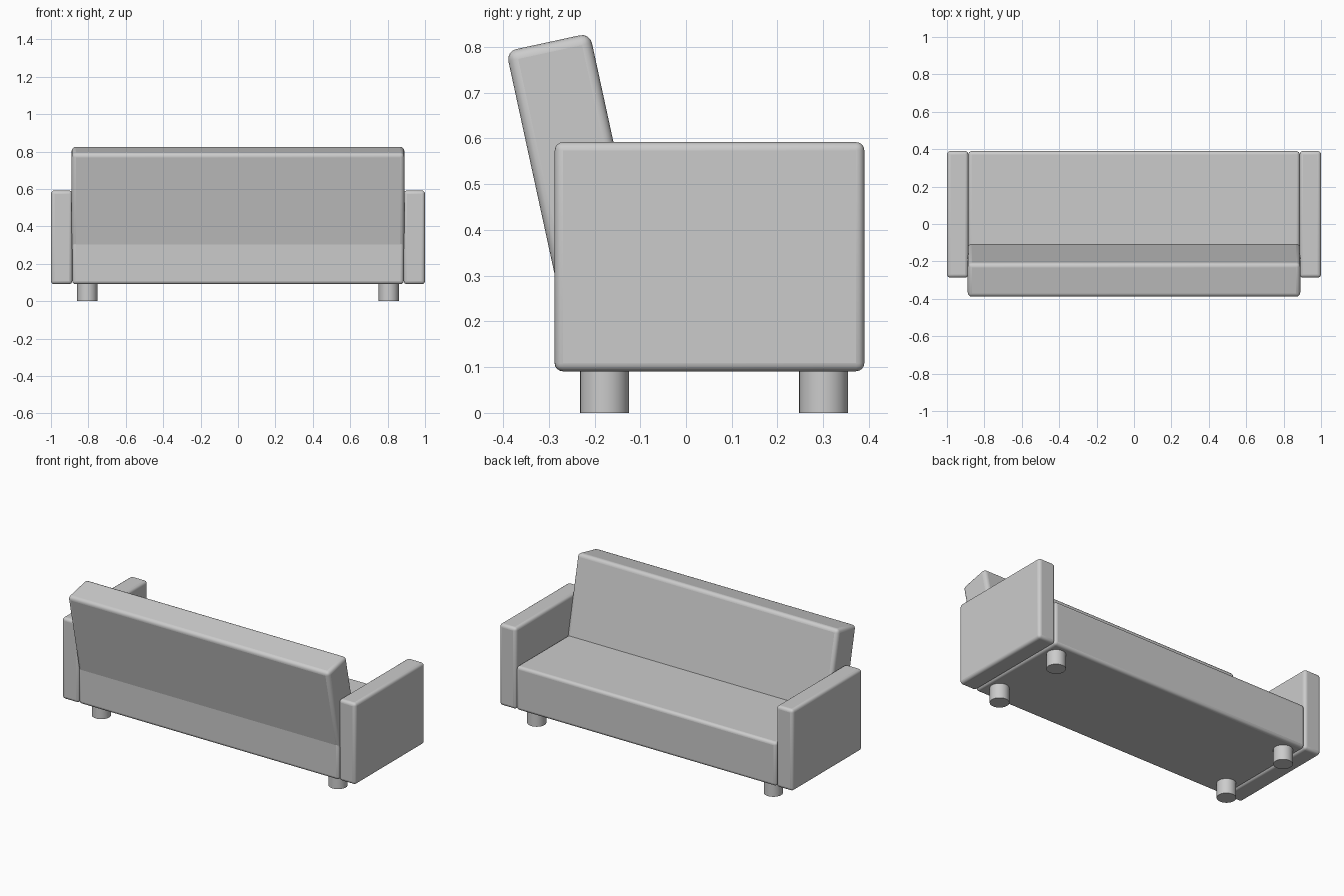
import bpy
import math

if "Cube" in bpy.data.objects:
    bpy.data.objects.remove(bpy.data.objects["Cube"])


def finish(obj, name):
    obj.name = name
    bpy.ops.object.shade_smooth_by_angle(angle=math.radians(35))
    return obj


def rounded_box(name, center, size, tilt=0.0, bevel=0.018):
    bpy.ops.mesh.primitive_cube_add(size=1, location=center)
    obj = bpy.context.object
    obj.scale = size
    bpy.ops.object.transform_apply(location=False, rotation=False, scale=True)
    obj.rotation_euler.x = tilt
    mod = obj.modifiers.new("Soft edges", 'BEVEL')
    mod.width = bevel
    mod.segments = 4
    return finish(obj, name)


# Seat block between the arms
rounded_box("seat", (0, 0.051, 0.226), (1.772, 0.677, 0.27))

# Backrest leaning toward -y, its lower end sunk into the seat
tilt = math.radians(12.24)
low, high, offset = 0.25, 0.856, -0.123
mid = (low + high) / 2
back_y = offset * math.cos(tilt) - mid * math.sin(tilt)
back_z = offset * math.sin(tilt) + mid * math.cos(tilt)
rounded_box("backrest", (0, back_y, back_z), (1.778, 0.187, high - low), tilt, 0.022)

# Arms and legs, mirrored left and right
for side, sx in (("left", -1), ("right", 1)):
    rounded_box(f"{side}_arm", (sx * 0.943, 0.0515, 0.3415), (0.114, 0.677, 0.501))
    for end, y in (("front", -0.178), ("rear", 0.301)):
        bpy.ops.mesh.primitive_cylinder_add(vertices=32, radius=0.0535, depth=0.1,
                                            location=(sx * 0.806, y, 0.05))
        finish(bpy.context.object, f"{side}_{end}_leg")
